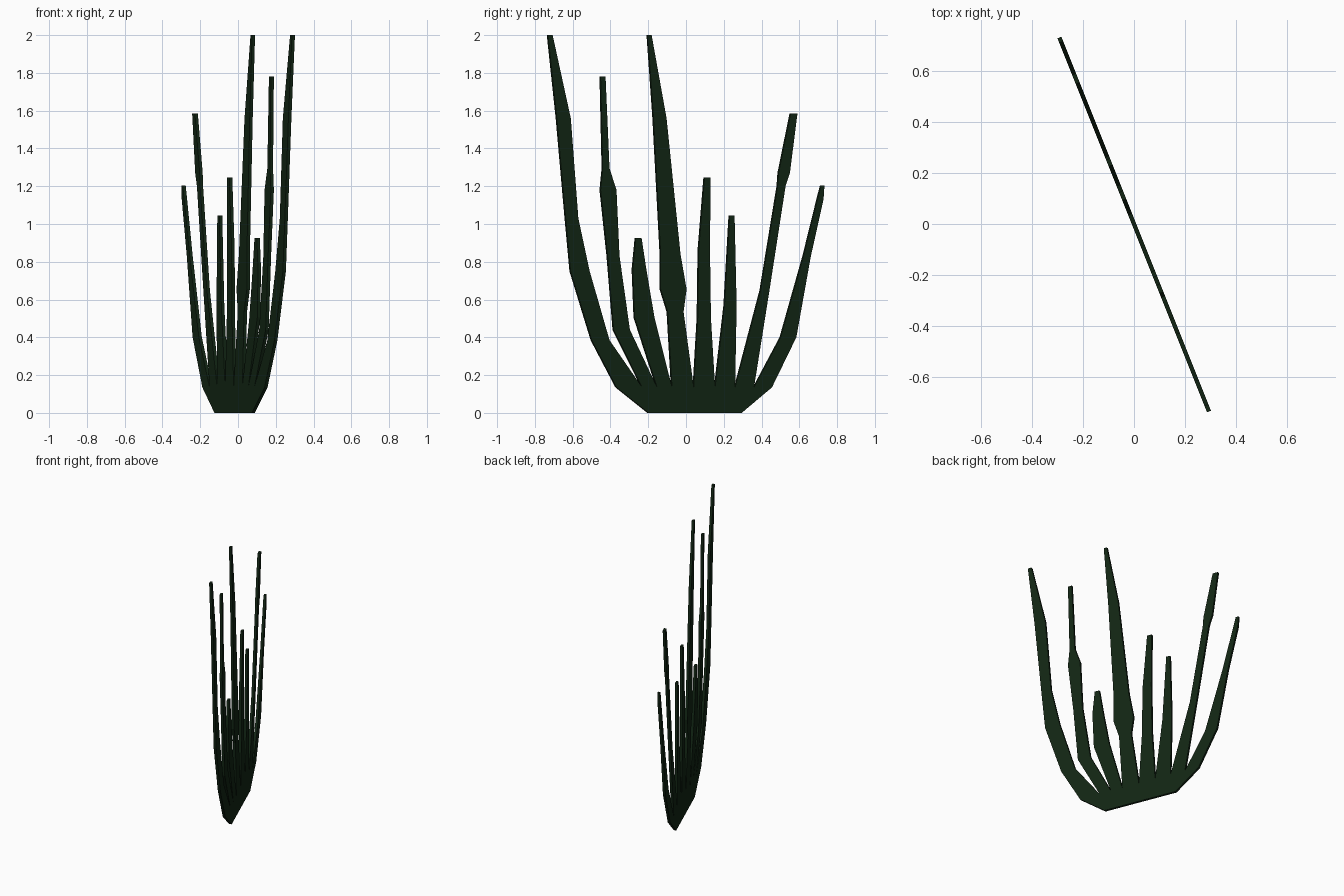
import bpy, bmesh

SLOPE = -0.4       # the flat plant stands on the vertical plane x = SLOPE * y
THICK = 0.017
ROOT_Z = 0.135     # height where the blades separate
TRIM = 0.003       # narrowing that allows for the sheet thickness

# Blade boundaries at the ground and at the split height
base = [-0.202 + i * 0.494 / 8 for i in range(9)]
split = [-0.371, -0.235, -0.156, -0.077, 0.038, 0.151, 0.257, 0.357, 0.452]

# Each blade: (height, left edge, right edge) going up
blades = [
    [(0.385, -0.505, -0.405), (0.75, -0.617, -0.51), (1.03, -0.643, -0.57),
     (1.56, -0.69, -0.61), (2.0, -0.737, -0.706)],
    [(0.44, -0.389, -0.297), (0.83, -0.421, -0.352), (1.18, -0.458, -0.368),
     (1.295, -0.447, -0.405), (1.78, -0.458, -0.426)],
    [(0.505, -0.278, -0.167), (0.76, -0.288, -0.21), (0.925, -0.272, -0.235)],
    [(0.535, -0.103, -0.013), (0.655, -0.14, 0.003), (0.84, -0.14, -0.029),
     (1.56, -0.178, -0.103), (2.0, -0.209, -0.182)],
    [(0.5, 0.056, 0.132), (0.86, 0.061, 0.127), (1.245, 0.092, 0.13)],
    [(0.57, 0.198, 0.268), (1.045, 0.225, 0.257)],
    [(0.65, 0.389, 0.442), (1.2, 0.479, 0.527), (1.27, 0.484, 0.55),
     (1.585, 0.548, 0.59)],
    [(0.4, 0.495, 0.584), (0.83, 0.616, 0.661), (1.13, 0.69, 0.728),
     (1.205, 0.709, 0.733)],
]

bm = bmesh.new()


def row(z, left, right):
    return [bm.verts.new((SLOPE * y, y, z)) for y in (left, right)]


# Strip of quads per blade, welded together at the base
for i, levels in enumerate(blades):
    rows = [row(0, base[i], base[i + 1]), row(ROOT_Z, split[i], split[i + 1])]
    rows += [row(z, l + TRIM, r - TRIM) for z, l, r in levels]
    for a, b in zip(rows, rows[1:]):
        bm.faces.new((a[0], a[1], b[1], b[0]))
bmesh.ops.remove_doubles(bm, verts=bm.verts[:], dist=0.0005)
bmesh.ops.recalc_face_normals(bm, faces=bm.faces[:])

mesh = bpy.data.meshes.new("grass_blades")
bm.to_mesh(mesh)
bm.free()
grass = bpy.data.objects.new("grass_blades", mesh)
bpy.context.collection.objects.link(grass)

# Even thickness on both sides of the sheet
solid = grass.modifiers.new("thickness", 'SOLIDIFY')
solid.thickness = THICK
solid.offset = 0

# Dark green
green = bpy.data.materials.new("dark_green")
green.diffuse_color = (0.006, 0.019, 0.007, 1)
mesh.materials.append(green)
